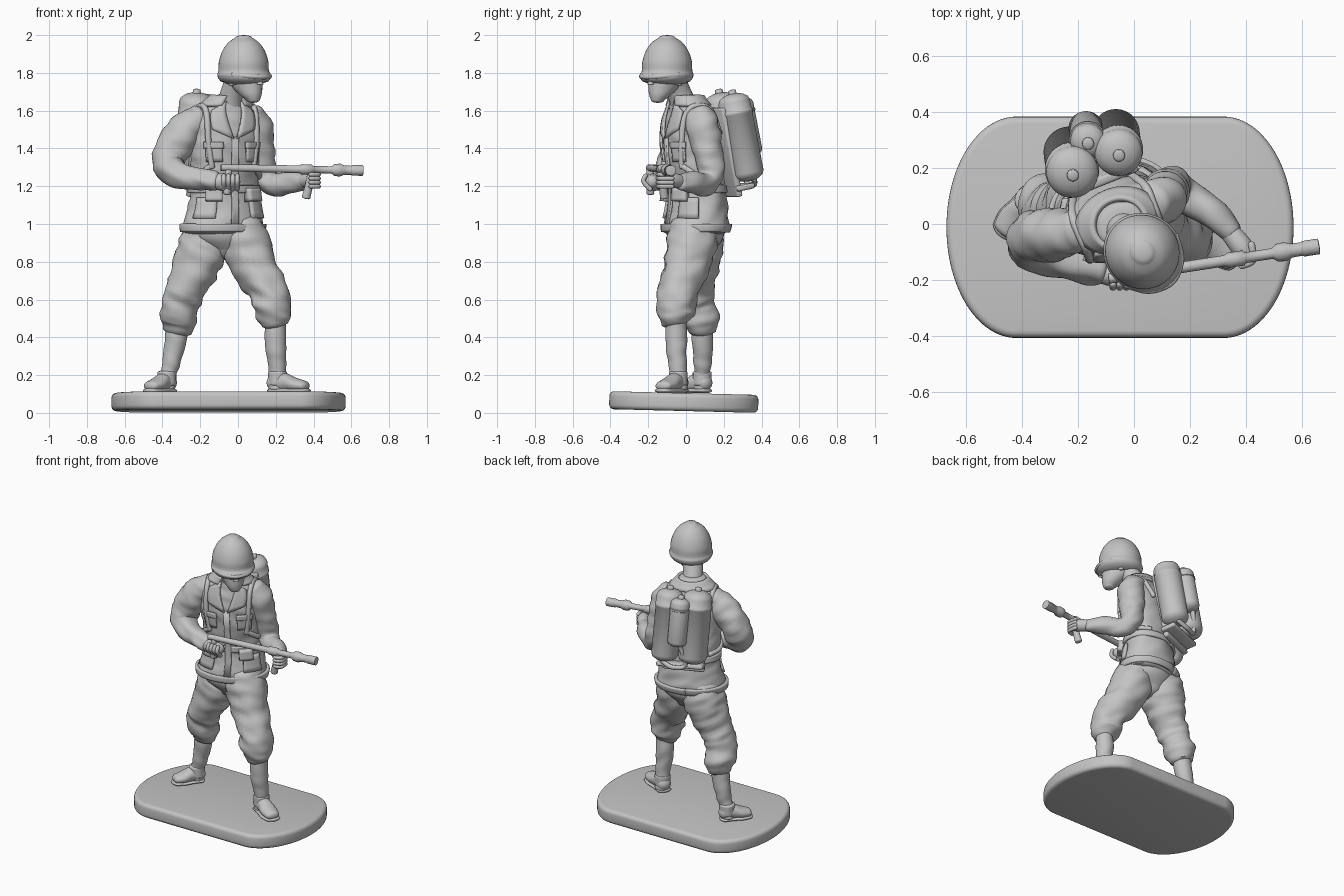
import bpy, bmesh, math
from mathutils import Vector, Matrix, noise

if "Cube" in bpy.data.objects:
    bpy.data.objects.remove(bpy.data.objects["Cube"])

GREY = bpy.data.materials.new("plain_grey")
GREY.use_nodes = True
GREY.diffuse_color = (0.55, 0.55, 0.55, 1)
GREY.node_tree.nodes["Principled BSDF"].inputs["Base Color"].default_value = (0.55, 0.55, 0.55, 1)
UP = Vector((0, 0, 1))


def finish(name, bm, sharp=50):
    bmesh.ops.recalc_face_normals(bm, faces=bm.faces)
    mesh = bpy.data.meshes.new(name)
    bm.to_mesh(mesh)
    bm.free()
    for p in mesh.polygons:
        p.use_smooth = True
    mesh.set_sharp_from_angle(angle=math.radians(sharp))
    mesh.materials.append(GREY)
    obj = bpy.data.objects.new(name, mesh)
    bpy.context.scene.collection.objects.link(obj)
    return obj


def curve_rows(pts, n):
    """Smooth (x, y, z, rx, ry) rows through the given sections."""
    rows = [Vector(p if len(p) == 5 else (*p, p[3])) for p in pts]
    if n < 2:
        return rows
    out = []
    for i in range(len(rows) - 1):
        a, b, c, d = rows[max(i - 1, 0)], rows[i], rows[i + 1], rows[min(i + 2, len(rows) - 1)]
        for k in range(n):
            t = k / n
            out.append(0.5 * (2 * b + (c - a) * t + (2 * a - 5 * b + 4 * c - d) * t ** 2
                              + (3 * b - a - 3 * c + d) * t ** 3))
    return out + [rows[-1]]


def loft(name, pts, hint=(1, 0, 0), axis=None, cap=0.5, folds=0, dense=6, sides=28):
    """Skin of elliptical rings along a path, with domed ends and cloth folds."""
    rows = curve_rows(pts, dense)
    cen = [Vector(r[:3]) for r in rows]
    last = len(rows) - 1
    tan = [Vector(axis).normalized() if axis else
           (cen[min(i + 1, last)] - cen[max(i - 1, 0)]).normalized() for i in range(last + 1)]
    rings = [(c, t, r[3], r[4]) for c, t, r in zip(cen, tan, rows)]
    if cap:
        for end, sign in ((0, -1), (last, 1)):
            c, t, rx, ry = cen[end], tan[end], rows[end][3], rows[end][4]
            for deg in (25, 50, 70, 83):
                s, k = math.sin(math.radians(deg)), math.cos(math.radians(deg))
                ring = (c + t * sign * s * cap * min(rx, ry), t, rx * k, ry * k)
                rings.insert(0 if sign < 0 else len(rings), ring)
    bm, u, loops = bmesh.new(), Vector(hint), []
    for c, t, rx, ry in rings:
        u = (u - t * u.dot(t)).normalized()
        v = t.cross(u)
        loop = []
        for k in range(sides):
            a = 2 * math.pi * k / sides
            p = c + u * rx * math.cos(a) + v * ry * math.sin(a)
            if folds:
                q = Vector((p.x * 9, p.y * 9, p.z * 19 + p.x * 7))
                p += (p - c).normalized() * folds * noise.noise(q)
            loop.append(bm.verts.new(p))
        loops.append(loop)
    for a, b in zip(loops, loops[1:]):
        for k in range(sides):
            j = (k + 1) % sides
            bm.faces.new((a[k], a[j], b[j], b[k]))
    bm.faces.new(loops[0])
    bm.faces.new(loops[-1])
    return finish(name, bm)


def box(name, centre, size, rot, bevel=0.01):
    bm = bmesh.new()
    bmesh.ops.create_cube(bm, size=1)
    bmesh.ops.transform(bm, verts=bm.verts, matrix=Matrix.Translation(centre) @ rot @ Matrix.Diagonal((*size, 1)))
    bmesh.ops.bevel(bm, geom=bm.edges[:], offset=bevel, segments=2, affect='EDGES', profile=0.5)
    return finish(name, bm)


# Base: slab with elliptical ends, slightly tilted
bm = bmesh.new()
outline = []
for k in range(72):
    a = 2 * math.pi * (k + 0.5) / 72
    outline.append(bm.verts.new((math.copysign(0.37, math.cos(a)) + 0.25 * math.cos(a), 0.395 * math.sin(a), 0)))
slab = bm.faces.new(outline)
top = bmesh.ops.extrude_face_region(bm, geom=[slab])
bmesh.ops.translate(bm, vec=(0, 0, 0.095), verts=[g for g in top["geom"] if isinstance(g, bmesh.types.BMVert)])
rims = [e for e in bm.edges if abs(e.verts[0].co.z - e.verts[1].co.z) < 0.01]
bmesh.ops.bevel(bm, geom=rims, offset=0.025, segments=4, affect='EDGES', profile=0.5)
bmesh.ops.transform(bm, verts=bm.verts, matrix=Matrix.Translation((-0.05, -0.013, 0.01)) @ Matrix.Rotation(-0.025, 4, 'X'))
finish("base", bm)

# Jacket body
YAW = math.radians(22)
SIDE = Vector((math.cos(YAW), math.sin(YAW), 0))
BACK = UP.cross(SIDE)
BODY = [(-0.08, 0.05, 0.955, 0.215, 0.155), (-0.08, 0.055, 1.0, 0.22, 0.163), (-0.075, 0.06, 1.1, 0.195, 0.15),
        (-0.075, 0.055, 1.2, 0.182, 0.14), (-0.07, 0.035, 1.32, 0.188, 0.138), (-0.07, 0.025, 1.44, 0.198, 0.138),
        (-0.07, 0.025, 1.53, 0.2, 0.13), (-0.065, 0.02, 1.6, 0.165, 0.108), (-0.06, 0.01, 1.64, 0.115, 0.088),
        (-0.05, 0.0, 1.68, 0.076, 0.074)]
loft("jacket_body", BODY, hint=SIDE, axis=UP, cap=0.1, folds=0.011, sides=48)
BODY_ROWS = curve_rows(BODY, 6)


def on_body(deg, z, out=0.006):
    """Point on the jacket; -90 degrees is the chest, 90 the back."""
    z = min(max(z, BODY_ROWS[0][2]), BODY_ROWS[-1][2] - 1e-4)
    i = max(k for k in range(len(BODY_ROWS) - 1) if BODY_ROWS[k][2] <= z)
    a, b = BODY_ROWS[i], BODY_ROWS[i + 1]
    r = a.lerp(b, (z - a[2]) / (b[2] - a[2]))
    t = math.radians(deg)
    return Vector(r[:3]) + SIDE * (r[3] + out) * math.cos(t) + BACK * (r[4] + out) * math.sin(t)


def patch(name, corners, thick=0.014, n=6, out=0.006):
    """Curved cloth panel lying on the jacket between four (angle, height) corners."""
    c = [Vector(p) for p in corners]
    bm = bmesh.new()
    grid = []
    for i in range(n + 1):
        low, high = c[0].lerp(c[1], i / n), c[3].lerp(c[2], i / n)
        grid.append([bm.verts.new(on_body(*low.lerp(high, j / 4), out)) for j in range(5)])
    for i in range(n):
        for j in range(4):
            bm.faces.new((grid[i][j], grid[i + 1][j], grid[i + 1][j + 1], grid[i][j + 1]))
    mod = finish(name, bm).modifiers.new("thickness", 'SOLIDIFY')
    mod.thickness, mod.offset = thick, 0


def band(name, a, b, z0, z1, thick=0.016, out=0.006):
    patch(name, [(a, z0), (b, z0), (b, z1), (a, z1)], thick, max(6, int(abs(b - a) / 8)), out)


band("jacket_hem", 90, 450, 0.96, 1.0, 0.022)
band("belt", 90, 450, 1.165, 1.205)
band("collar", -65, 245, 1.625, 1.678, 0.02, 0.012)
band("front_placket", -95, -84, 0.98, 1.46, 0.012)
for side, flip in (("left", False), ("right", True)):
    m = (lambda a: -180 - a) if flip else (lambda a: a)
    patch(side + "_lapel", [(m(-70), 1.65), (m(-88), 1.45), (m(-56), 1.5), (m(-48), 1.6)], out=0.01)
    band(side + "_chest_pocket", m(-70), m(-42), 1.33, 1.42, 0.012)
    band(side + "_pocket_flap", m(-72), m(-40), 1.4, 1.435, 0.014, 0.01)
    band(side + "_skirt_pocket", m(-62), m(-25), 1.03, 1.14)
    band(side + "_belt_pouch", m(-70), m(-45), 1.12, 1.19, 0.05, 0.02)
    for part, path in (("shoulder_strap", [(-52, 1.3), (-48, 1.44), (-46, 1.55), (-30, 1.61), (0, 1.625),
                                           (35, 1.6), (58, 1.48)]),
                       ("side_strap", [(-52, 1.31), (-25, 1.26), (5, 1.23), (40, 1.22)])):
        loft(f"{side}_{part}", [(*on_body(m(a), z), 0.016) for a, z in path], sides=10)

# Sleeves
loft("right_sleeve", [(-0.2, -0.02, 1.565, 0.075), (-0.27, -0.035, 1.5, 0.092), (-0.345, -0.045, 1.4, 0.094),
                      (-0.365, -0.075, 1.31, 0.083), (-0.3, -0.115, 1.255, 0.07), (-0.2, -0.15, 1.235, 0.06),
                      (-0.12, -0.17, 1.225, 0.047)], folds=0.016, hint=(0, 1, 0))
loft("left_sleeve", [(0.06, 0.07, 1.57, 0.08), (0.1, 0.09, 1.5, 0.087), (0.12, 0.115, 1.38, 0.078),
                     (0.135, 0.135, 1.275, 0.07), (0.175, 0.115, 1.22, 0.064), (0.25, 0.06, 1.215, 0.057),
                     (0.35, -0.03, 1.222, 0.045)], folds=0.014, hint=(0, 1, 0))

# Hands gripping the weapon
loft("right_hand", [(-0.14, -0.17, 1.225, 0.035), (-0.07, -0.178, 1.222, 0.045, 0.05), (-0.015, -0.18, 1.225, 0.034)], cap=0.8)
loft("left_hand", [(0.33, -0.015, 1.222, 0.034), (0.38, -0.075, 1.232, 0.04), (0.4, -0.11, 1.235, 0.034)], cap=0.8)
for i in range(4):
    x = -0.075 + 0.024 * i
    loft(f"right_finger_{i}", [(x, -0.215, 1.255, 0.012), (x, -0.225, 1.225, 0.013), (x, -0.19, 1.185, 0.013)], cap=1, sides=10)
    z = 1.262 - 0.021 * i
    loft(f"left_finger_{i}", [(0.385, -0.15, z, 0.011), (0.425, -0.13, z, 0.012), (0.42, -0.075, z, 0.013)], cap=1, sides=10)

# Flame projector: rod with collar, nozzle and grips
BUTT, MUZZLE = Vector((-0.09, -0.195, 1.298)), Vector((0.66, -0.08, 1.283))
steps = [(0, 0.018), (0.33, 0.02), (0.55, 0.02), (0.57, 0.027), (0.64, 0.027), (0.65, 0.019), (0.78, 0.019),
         (0.8, 0.032), (0.84, 0.034), (0.87, 0.025), (0.92, 0.024), (0.925, 0.028), (1, 0.028)]
loft("weapon_rod", [(*BUTT.lerp(MUZZLE, t), r) for t, r in steps], hint=UP, axis=MUZZLE - BUTT, cap=0.1, dense=1, sides=20)
loft("front_grip", [(0.39, -0.122, 1.28, 0.02), (0.375, -0.12, 1.2, 0.021), (0.36, -0.115, 1.14, 0.023)], cap=0.3)
loft("rear_grip", [(-0.05, -0.19, 1.285, 0.018), (-0.06, -0.188, 1.16, 0.02)], cap=0.3)

# Trousers and gathered cuffs
loft("trouser_seat", [(-0.07, 0.05, 0.86, 0.1, 0.1), (-0.075, 0.05, 0.92, 0.175, 0.14), (-0.08, 0.05, 0.99, 0.2, 0.15)], hint=SIDE, axis=UP)
loft("right_trouser_leg", [(-0.17, 0.06, 0.98, 0.125), (-0.185, 0.06, 0.88, 0.135), (-0.22, 0.045, 0.78, 0.122),
                           (-0.28, 0.04, 0.65, 0.104), (-0.31, 0.055, 0.57, 0.097), (-0.317, 0.08, 0.49, 0.098),
                           (-0.325, 0.085, 0.445, 0.075)], folds=0.02)
loft("left_trouser_leg", [(0.01, 0.04, 0.98, 0.125), (0.045, 0.03, 0.88, 0.135), (0.09, 0.0, 0.77, 0.12),
                          (0.15, -0.035, 0.66, 0.106), (0.18, -0.05, 0.58, 0.104), (0.188, -0.06, 0.525, 0.096),
                          (0.195, -0.06, 0.48, 0.072)], folds=0.02)

# Leggings and boots
loft("right_legging", [(-0.325, 0.085, 0.46, 0.056), (-0.332, 0.088, 0.37, 0.057), (-0.352, 0.088, 0.27, 0.047),
                       (-0.375, 0.085, 0.18, 0.042), (-0.38, 0.085, 0.13, 0.045)], folds=0.006)
loft("left_legging", [(0.2, -0.05, 0.5, 0.055), (0.2, -0.052, 0.37, 0.056), (0.205, -0.045, 0.27, 0.049),
                      (0.21, -0.04, 0.18, 0.046), (0.212, -0.04, 0.13, 0.049)], folds=0.006)
for side, heel, toe in (("right", (-0.365, 0.1), (-0.46, -0.02)), ("left", (0.19, -0.03), (0.35, -0.12))):
    a, b = Vector((*heel, 0)), Vector((*toe, 0))
    across = UP.cross(b - a)
    spots = ((0, 0.16, 0.045, 0.045), (0.35, 0.162, 0.046, 0.05), (0.7, 0.15, 0.054, 0.037), (1, 0.143, 0.046, 0.028))
    loft(side + "_boot", [(*(a.lerp(b, t) + UP * z), rx, rz) for t, z, rx, rz in spots], hint=across, axis=b - a, cap=0.8)
    loft(side + "_sole", [(*(a.lerp(b, t) + UP * 0.118), rx + 0.004, 0.014) for t, z, rx, rz in spots], hint=across, axis=b - a, cap=2.2)
    shin = a.lerp(b, 0.12)
    loft(side + "_boot_top", [(*(shin + UP * 0.15), 0.05), (*(shin + UP * 0.215), 0.05)], cap=0.2, sides=20)

# Head turned to the left, neck and helmet
FACE = Vector((1, -1, 0)).normalized()
LEFT = Vector((1, 1, 0)).normalized()
SKULL = Vector((0.03, -0.1, 0))


def head_row(forward, z, rx, ry):
    return (*(SKULL + FACE * forward + UP * z), rx, ry)


loft("neck", [(-0.045, 0.0, 1.6, 0.072), (-0.03, -0.035, 1.69, 0.064), (0.0, -0.07, 1.77, 0.066)])
loft("head", [head_row(0.07, 1.655, 0.034, 0.036), head_row(0.052, 1.685, 0.055, 0.062), head_row(0.024, 1.73, 0.072, 0.092),
              head_row(0.012, 1.79, 0.083, 0.1), head_row(0, 1.87, 0.08, 0.09)], hint=LEFT, axis=UP, cap=0.4)
loft("nose", [head_row(0.108, 1.79, 0.011, 0.01), head_row(0.12, 1.755, 0.015, 0.015), head_row(0.124, 1.738, 0.018, 0.016)],
     hint=LEFT, axis=UP, sides=12)
loft("lips", [(*(SKULL + FACE * 0.098 + LEFT * s + UP * 1.71), 0.012) for s in (-0.022, 0, 0.022)], hint=UP, sides=10)
for side, s in (("left", 1), ("right", -1)):
    ear = SKULL + LEFT * s * 0.08 - FACE * 0.012
    loft(side + "_ear", [(*(ear + UP * 1.735), 0.01, 0.016), (*(ear + UP * 1.785), 0.015, 0.024)], hint=LEFT, sides=12)
    loft(side + "_brow", [(*(SKULL + FACE * 0.1 + LEFT * s * k + UP * 1.782), 0.012) for k in (0.01, 0.05)], sides=10)
loft("helmet", [head_row(0.006, 1.772, 0.133, 0.146), head_row(0.004, 1.79, 0.138, 0.147), head_row(0, 1.812, 0.131, 0.136),
                head_row(0, 1.86, 0.129, 0.133), head_row(0, 1.915, 0.111, 0.115), head_row(0, 1.96, 0.08, 0.084),
                head_row(0, 1.987, 0.042, 0.045)], hint=LEFT, axis=UP, cap=0.3, sides=40)
loft("helmet_peak", [(*(SKULL + FACE * f + LEFT * s + UP * z), 0.012) for s, f, z in
                     ((-0.125, 0.04, 1.79), (-0.08, 0.115, 1.782), (0, 0.15, 1.778), (0.08, 0.115, 1.782), (0.125, 0.04, 1.79))], sides=12)


# Tanks leaning back on a pack frame
def tank(name, x, y, z, r, length):
    axis = Vector((-0.012, 0.085, -0.44)).normalized()
    start = Vector((x, y, z))
    rows = [(0, r), (0.12, r), (0.13, r + 0.004), (0.17, r + 0.004), (0.18, r), (1, r)]
    loft(name, [(*(start + axis * length * t), k) for t, k in rows], axis=axis, cap=0.55, dense=1, sides=36)
    loft(name + "_valve", [(*(start - axis * d), 0.021) for d in (0, r * 0.55 + 0.014)], cap=0.3, dense=1, sides=16)


tank("left_fuel_tank", -0.055, 0.255, 1.645, 0.085, 0.38)
tank("right_fuel_tank", -0.22, 0.185, 1.645, 0.093, 0.38)
tank("pressure_bottle", -0.165, 0.295, 1.635, 0.062, 0.25)
TURN = Matrix.Rotation(YAW, 4, 'Z') @ Matrix.Rotation(0.19, 4, 'X')
box("pack_board", (-0.13, 0.195, 1.38), (0.27, 0.035, 0.48), TURN)
box("pack_shelf", (-0.145, 0.265, 1.195), (0.3, 0.1, 0.03), TURN)
box("pack_crossbar", (-0.15, 0.295, 1.37), (0.24, 0.03, 0.04), TURN)
loft("fuel_pipe", [(-0.06, 0.36, 1.24, 0.015), (-0.14, 0.36, 1.21, 0.015), (-0.22, 0.32, 1.23, 0.015), (-0.19, 0.35, 1.38, 0.015)], sides=12)
